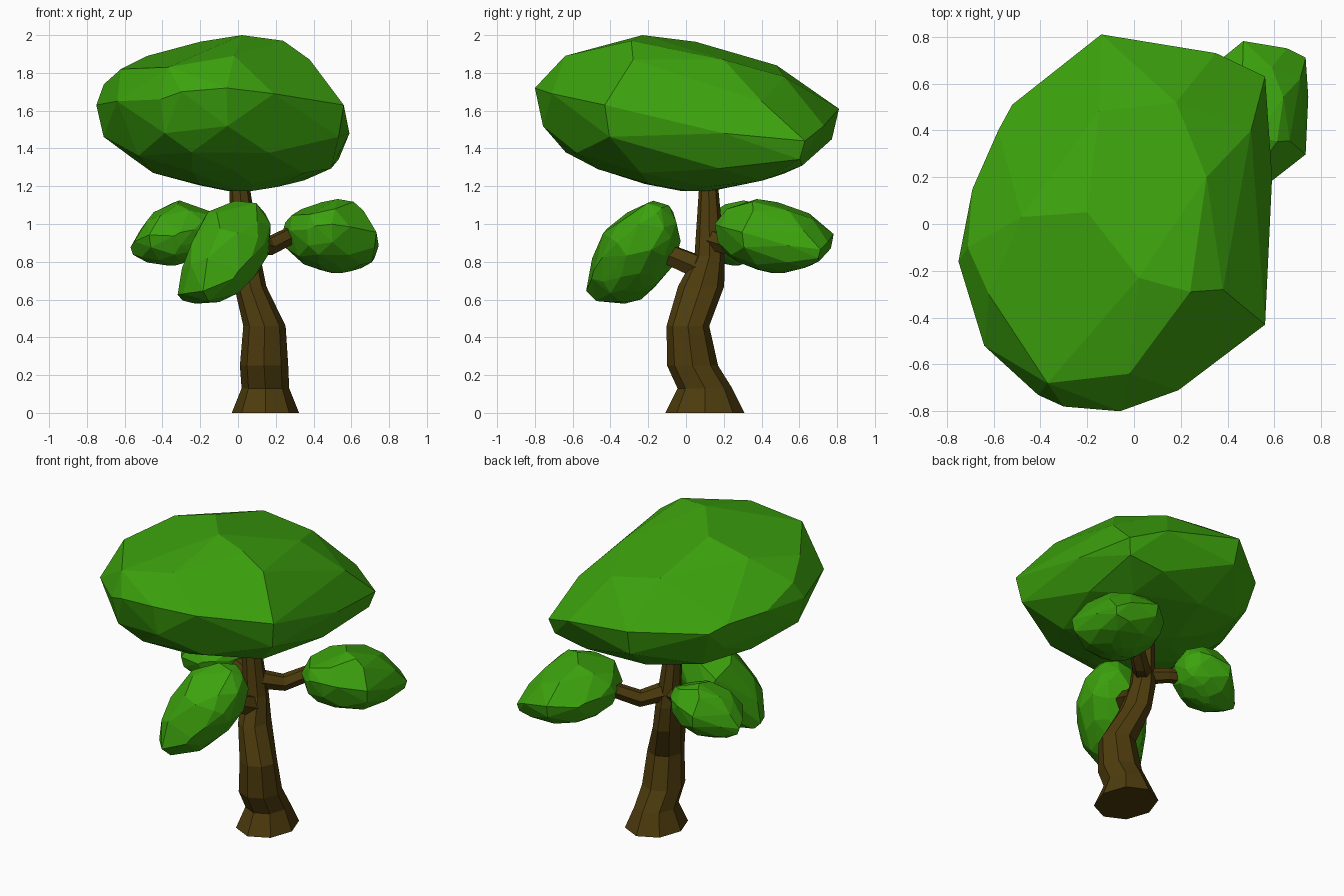
import bpy, bmesh, math
from mathutils import Vector, Matrix

if "Cube" in bpy.data.objects:
    bpy.data.objects.remove(bpy.data.objects["Cube"])


def material(name, rgb):
    m = bpy.data.materials.new(name)
    m.diffuse_color = (*rgb, 1)
    m.use_nodes = True
    m.node_tree.nodes["Principled BSDF"].inputs["Base Color"].default_value = m.diffuse_color
    return m


GREEN = material("leaf_green", (0.045, 0.36, 0.004))
BROWN = material("bark_brown", (0.075, 0.045, 0.004))


def add_object(name, mesh, mat):
    if not mesh.materials:
        mesh.materials.append(mat)
    ob = bpy.data.objects.new(name, mesh)
    bpy.context.collection.objects.link(ob)
    return ob


def finish(bm, name):
    bmesh.ops.recalc_face_normals(bm, faces=bm.faces[:])
    mesh = bpy.data.meshes.new(name)
    bm.to_mesh(mesh)
    bm.free()
    return mesh


# Foliage shape: a rim outline, a faceted crown and a rounded underside, wrapped in a hull
CENTRE = Vector((-0.08, 0, 1.585))
BASE = Vector((0.02, 0.06, 1.175))
rim = [(-.14, .81, 1.61), (.35, .73, 1.52), (.56, .63, 1.44), (.59, .2, 1.48),
       (.56, -.43, 1.63), (.19, -.71, 1.69), (-.06, -.80, 1.72), (-.30, -.78, 1.70),
       (-.41, -.73, 1.66), (-.64, -.52, 1.65), (-.75, -.16, 1.63), (-.69, .15, 1.64),
       (-.58, .4, 1.62), (-.52, .51, 1.58)]
crown = [(.02, -.23, 2.0), (.24, -.29, 1.97), (-.02, -.64, 1.89), (-.37, -.68, 1.83),
         (-.62, -.30, 1.82), (-.71, -.1, 1.74), (-.48, .03, 1.89), (-.2, .05, 1.965),
         (.31, .2, 1.87), (.38, -.28, 1.87), (.5, .4, 1.65), (-.15, .48, 1.84),
         (.18, .52, 1.78)]
points = [Vector(p) for p in rim + crown]
for i, (scale, depth) in enumerate([(.95, .37), (.83, .61), (.61, .79), (.33, .93), (.1, 1)]):
    for p in rim[i % 2::2]:
        q = BASE + (Vector(p) - BASE) * scale
        q.z = p[2] + (BASE.z - p[2]) * depth
        points.append(q)

bm = bmesh.new()
for p in points:
    bm.verts.new(p - CENTRE)
hull = bmesh.ops.convex_hull(bm, input=bm.verts[:])
loose = {g for g in hull["geom_interior"] + hull["geom_unused"]
         if isinstance(g, bmesh.types.BMVert)}
bmesh.ops.delete(bm, geom=list(loose), context='VERTS')
bmesh.ops.dissolve_limit(bm, angle_limit=math.radians(5),
                         verts=bm.verts[:], edges=bm.edges[:])
foliage = finish(bm, "foliage")

# Main canopy and three small clumps reuse the foliage shape
add_object("canopy", foliage, GREEN).location = CENTRE


def clump(name, centre, scale, axis=None):
    ob = add_object(name, foliage, GREEN)
    rot = Vector(axis).to_track_quat('Y', 'Z') if axis else Matrix.Identity(3).to_quaternion()
    ob.matrix_world = Matrix.LocRotScale(Vector(centre), rot, Vector(scale))


clump("right_clump", (.49, .465, .935), (.38, .391, .475))
clump("front_clump", (-.06, -.285, .842), (.32, .416, .49), (-.4, -.66, -.6))
clump("left_clump", (-.325, .25, .95), (.277, .275, .41), (-.7, -.7, -.08))


# Tubes: rings of vertices bridged along a path
def tube(name, rings, sides, level=False):
    bm = bmesh.new()
    centres = [Vector(r[0]) for r in rings]
    loops = []
    for i, (c, rx, ry) in enumerate(rings):
        d = centres[min(i + 1, len(rings) - 1)] - centres[max(i - 1, 0)]
        q = Matrix.Identity(3) if level else d.to_track_quat('Z', 'Y').to_matrix()
        loops.append([bm.verts.new(centres[i] + q @ Vector(
            (rx * math.cos(a), ry * math.sin(a), 0)))
            for a in (2 * math.pi * k / sides for k in range(sides))])
    for a, b in zip(loops, loops[1:]):
        for k in range(sides):
            n = (k + 1) % sides
            bm.faces.new((a[k], a[n], b[n], b[k]))
    bm.faces.new(loops[0][::-1])
    bm.faces.new(loops[-1])
    return add_object(name, finish(bm, name), BROWN)


# Crooked trunk with flared foot
tube("trunk", [((.145, .10, 0), .178, .21), ((.145, .10, .13), .126, .145),
               ((.138, .035, .25), .128, .135), ((.14, .01, .46), .112, .113),
               ((.065, .08, .67), .085, .122), ((.04, .125, .83), .078, .08),
               ((.01, .12, 1.18), .055, .052), ((.0, .11, 1.4), .04, .04)], 8, True)

# Branches into the clumps
for name, path, r in [
        ("right_branch", [(.04, .13, .92), (.16, .25, .88), (.3, .36, .95)], .052),
        ("front_branch", [(.06, .12, .75), (.01, -.07, .83), (-.03, -.2, .89)], .06),
        ("left_branch", [(.04, .12, .9), (-.1, .19, .93), (-.28, .24, .95)], .045)]:
    tube(name, [(p, r * s, r * s) for p, s in zip(path, (1.15, 1, .9))], 6)
